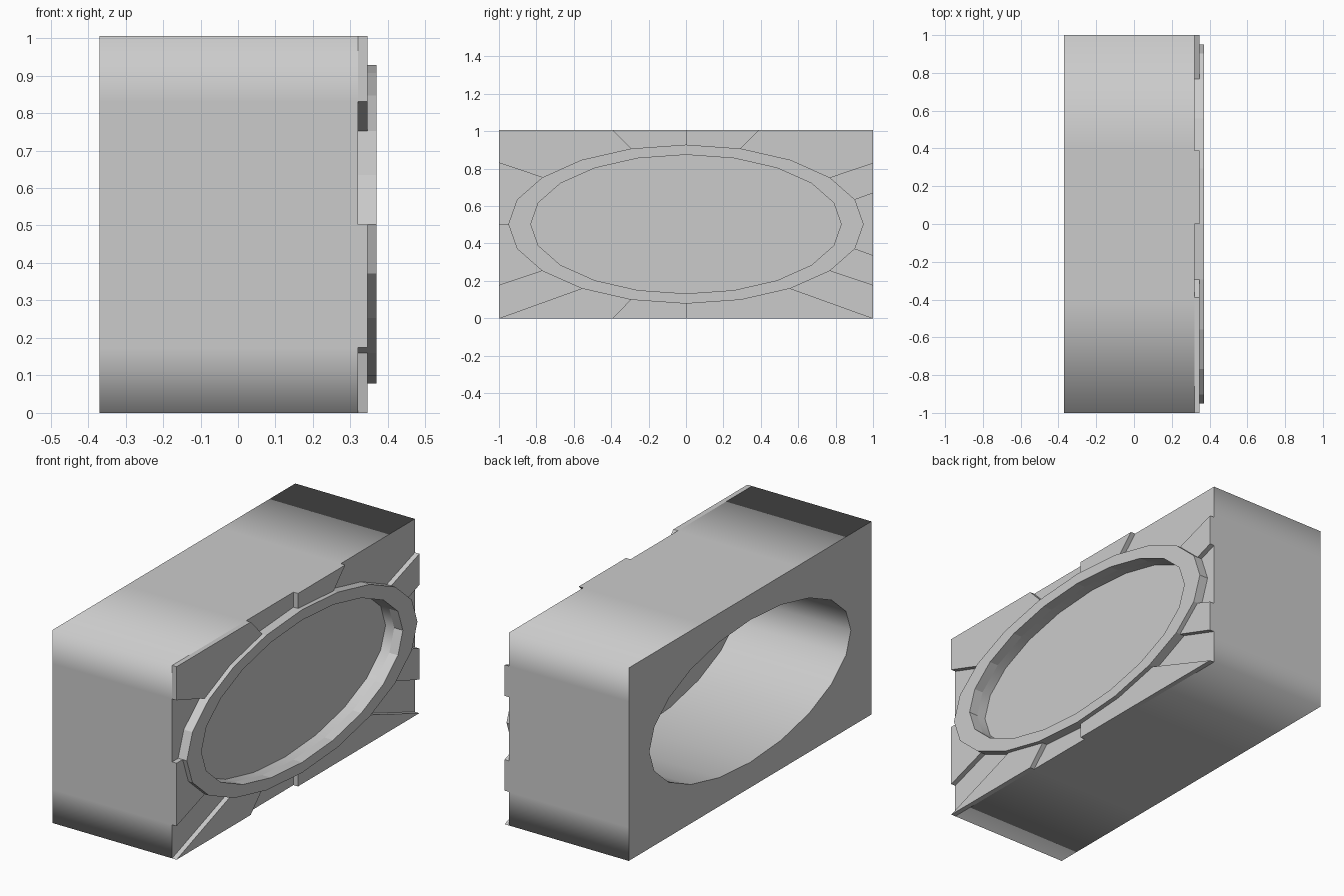
import bpy, bmesh, math

if "Cube" in bpy.data.objects:
    bpy.data.objects.remove(bpy.data.objects["Cube"])

N = 20
CZ = 0.503
X_BACK, X_WALL, X_STONE, X_RING, X_PANE = -0.37, 0.32, 0.346, 0.37, 0.27


def ellipse(ry, rz):
    return [(ry * math.cos(2 * math.pi * k / N), CZ + rz * math.sin(2 * math.pi * k / N))
            for k in range(N)]


def rectangle():
    # rectangle outline split so each point pairs with one ellipse point
    q = [(1, 0), (1, .33), (1, .652), (1, 1), (.39, 1), (0, 1)]
    half = q + [(-y, z) for y, z in q[-2::-1]]
    full = half + [(y, -z) for y, z in half[-2:0:-1]]
    return [(y, CZ + z * CZ) for y, z in full]


def finish(name, bm):
    bmesh.ops.recalc_face_normals(bm, faces=bm.faces)
    mesh = bpy.data.meshes.new(name)
    bm.to_mesh(mesh)
    bm.free()
    ob = bpy.data.objects.new(name, mesh)
    bpy.context.collection.objects.link(ob)
    return ob


def tube(name, outer, inner, x0, x1, smooth=False):
    # hollow solid between two outlines, from x0 to x1
    bm = bmesh.new()
    loops = [[bm.verts.new((x, y, z)) for y, z in prof]
             for prof, x in ((outer, x0), (outer, x1), (inner, x1), (inner, x0))]
    for i in range(4):
        a, b = loops[i], loops[(i + 1) % 4]
        for k in range(N):
            j = (k + 1) % N
            f = bm.faces.new((a[k], a[j], b[j], b[k]))
            f.smooth = smooth and i in (0, 2)
    return finish(name, bm)


def prism(name, pts, x0, x1):
    bm = bmesh.new()
    a = [bm.verts.new((x0, y, z)) for y, z in pts]
    b = [bm.verts.new((x1, y, z)) for y, z in pts]
    bm.faces.new(a)
    bm.faces.new(b)
    for k in range(len(pts)):
        j = (k + 1) % len(pts)
        bm.faces.new((a[k], a[j], b[j], b[k]))
    return finish(name, bm)


rect = rectangle()
ring_out = ellipse(0.95, 0.425)
ring_in = ellipse(0.83, 0.371)

# wall block with the oval opening
tube("wall_block", rect, ring_in, X_BACK, X_WALL, smooth=True)

# raised oval window frame
tube("window_frame", ring_out, ring_in, X_WALL, X_RING)

# raised stones around the frame (start and end spoke)
for n, (s, e) in enumerate([(1, 2), (4, 5), (6, 8), (10, 12), (13, 14), (15, 17), (18, 19)]):
    pts = rect[s:e + 1] + ring_out[s:e + 1][::-1]
    prism(f"surround_stone_{n + 1}", pts, X_WALL, X_STONE)

# window pane
bm = bmesh.new()
bm.faces.new([bm.verts.new((X_PANE, y, z)) for y, z in ring_in])
finish("window_pane", bm)
